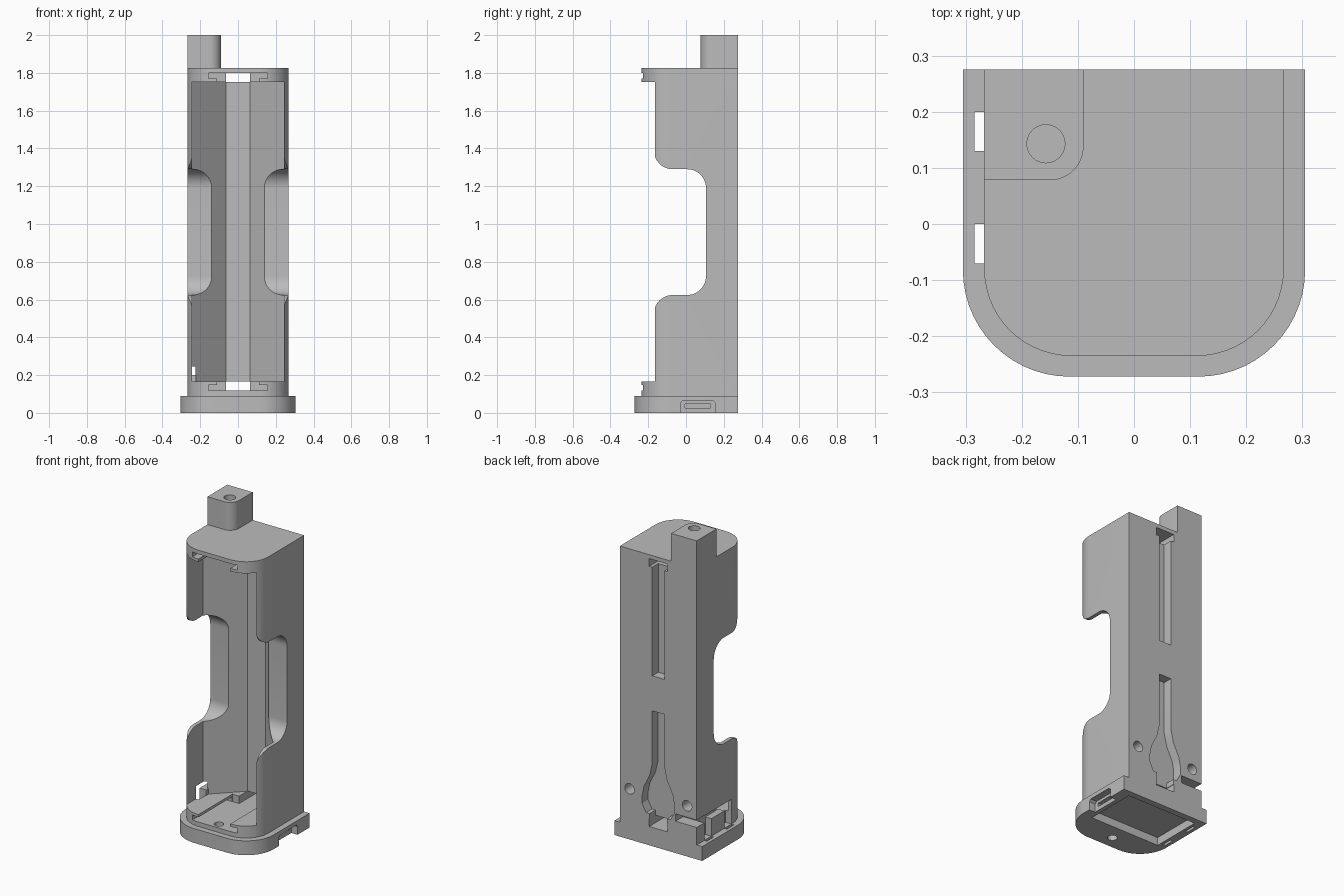
import bpy, bmesh, math
from mathutils import Vector

cube = bpy.data.objects.get("Cube")
if cube:
    bpy.data.objects.remove(cube, do_unlink=True)

grey = bpy.data.materials.new("matte_grey")
grey.use_nodes = True
grey.diffuse_color = (0.5, 0.5, 0.5, 1)
grey.node_tree.nodes["Principled BSDF"].inputs["Base Color"].default_value = (0.5, 0.5, 0.5, 1)


def arc(cx, cy, r, start, end, steps=14):
    """Points on an arc, angles in degrees."""
    angles = [math.radians(start + (end - start) * i / steps) for i in range(steps + 1)]
    return [(cx + r * math.cos(a), cy + r * math.sin(a)) for a in angles]


def prism(name, points, axis, low, high):
    """Extrude a flat outline along an axis; the outline uses the other two axes in order."""
    place = {"x": lambda p, d: (d, p[0], p[1]),
             "y": lambda p, d: (p[0], d, p[1]),
             "z": lambda p, d: (p[0], p[1], d)}[axis]
    bm = bmesh.new()
    face = bm.faces.new([bm.verts.new(place(p, low)) for p in points])
    extruded = bmesh.ops.extrude_face_region(bm, geom=[face])
    moved = [g for g in extruded["geom"] if isinstance(g, bmesh.types.BMVert)]
    shift = Vector(place((0, 0), high - low))
    bmesh.ops.translate(bm, verts=moved, vec=shift)
    bmesh.ops.recalc_face_normals(bm, faces=bm.faces)
    mesh = bpy.data.meshes.new(name)
    bm.to_mesh(mesh)
    bm.free()
    obj = bpy.data.objects.new(name, mesh)
    bpy.context.collection.objects.link(obj)
    mesh.materials.append(grey)
    return obj


def box(name, x0, x1, y0, y1, z0, z1):
    return prism(name, [(x0, y0), (x1, y0), (x1, y1), (x0, y1)], "z", z0, z1)


def hole(cx, cy, r, axis, low, high):
    return prism("cutter", arc(cx, cy, r, 0, 345, 23), axis, low, high)


def cut(obj, *cutters):
    bpy.context.view_layer.objects.active = obj
    for cutter in cutters:
        mod = obj.modifiers.new("cut", "BOOLEAN")
        mod.operation = "DIFFERENCE"
        mod.solver = "EXACT"
        mod.object = cutter
        bpy.ops.object.modifier_apply(modifier=mod.name)
        bpy.data.objects.remove(cutter, do_unlink=True)


def rounded_front(half, front, r, back=0.275):
    """Outline with a square back and two rounded front corners."""
    return ([(half, back), (-half, back)]
            + arc(-half + r, front + r, r, 180, 270)
            + arc(half - r, front + r, r, 270, 360))


# Main housing
body = prism("housing", rounded_front(0.267, -0.235, 0.155), "z", 0.09, 1.825)

# Battery bay with sloped rear walls
cut(body, prism("cutter", [(-0.243, -0.4), (0.243, -0.4), (0.243, 0.002), (0.063, 0.182),
                           (-0.063, 0.182), (-0.243, 0.002)], "z", 0.165, 1.752))

# Finger cutouts through both sides
mid, half = 0.957, 0.333
upper = ([(-0.4, half + 0.1)] + arc(-0.07, half + 0.1, 0.1, 180, 270)
         + arc(0.006, half - 0.1, 0.1, 90, 0))
outline = [(y, mid + z) for y, z in upper] + [(y, mid - z) for y, z in reversed(upper)]
cut(body, prism("cutter", outline, "x", -0.5, 0.5))

# Contact slots at both ends: wide part, neck and passage to the back
for outer, inner, bay in ((1.80, 1.77, 1.70), (0.118, 0.148, 0.22)):
    cut(body,
        box("cutter", -0.155, 0.155, -0.4, 0.10, min(outer, inner), max(outer, inner)),
        box("cutter", -0.11, 0.11, -0.4, 0.101, min(outer, bay), max(outer, bay)),
        box("cutter", -0.063, 0.063, -0.41, 0.4, *sorted((outer, inner + (bay - inner) * 0.26))))

# Wire grooves in the back, the lower one flaring at its foot
side = ([(0.042, 0.85), (0.042, 0.52), (0.06, 0.44), (0.1, 0.36), (0.112, 0.3),
         (0.112, 0.25), (0.085, 0.2), (0.06, 0.2), (0.06, 0.13)])
flare = side + [(-x, z) for x, z in reversed(side)]
cut(body,
    box("cutter", -0.042, 0.042, 0.215, 0.4, 1.07, 1.79),
    prism("cutter", flare, "y", 0.216, 0.4))

# Screw holes in the back and the hole down the post
for x in (-0.2, 0.2):
    cut(body, hole(x, 0.318, 0.033, "y", 0.17, 0.4))
cut(body, hole(-0.157, 0.143, 0.034, "z", 1.78, 2.2))

# Side channel at the foot, open to the back corner
cut(body,
    box("cutter", -0.4, -0.225, -0.07, 0.4, 0.05, 0.245),
    box("cutter", -0.41, -0.12, 0.2, 0.41, 0.2, 0.246))

# Small blocks standing in the side channel
blocks = [box("rear_channel_block", -0.267, -0.222, 0.2, 0.275, 0.085, 0.2),
          box("middle_channel_block", -0.267, -0.222, 0.0, 0.13, 0.085, 0.2)]

# Corner post
post = prism("corner_post", [(-0.267, 0.275), (-0.267, 0.078)]
             + arc(-0.15, 0.138, 0.06, 270, 360) + [(-0.09, 0.275)], "z", 1.82, 2.0)
cut(post, hole(-0.157, 0.143, 0.034, "z", 1.7, 2.2))

# Base with circuit recess, connector notch, clip slots and screw hole
base = prism("base", rounded_front(0.305, -0.272, 0.19), "z", 0, 0.09)
cut(base,
    box("cutter", -0.25, 0.235, -0.09, 0.235, -0.1, 0.05),
    prism("cutter", [(-0.03, -0.1), (0.155, -0.1), (0.155, 0.052), (0.143, 0.065),
                     (-0.018, 0.065), (-0.03, 0.052)], "x", 0.262, 0.5),
    box("cutter", 0.2, 0.45, -0.005, 0.13, 0.025, 0.048),
    box("cutter", -0.284, -0.267, 0.13, 0.2, -0.1, 0.2),
    box("cutter", -0.284, -0.267, -0.07, 0.0, -0.1, 0.2),
    hole(0, -0.19, 0.028, "z", -0.1, 0.2))
cut(body, hole(0, -0.19, 0.028, "z", 0, 0.14))

# Smooth the rounded faces, keep the edges sharp
bpy.ops.object.select_all(action="DESELECT")
for obj in [body, post, base] + blocks:
    obj.select_set(True)
bpy.context.view_layer.objects.active = body
bpy.ops.object.shade_smooth_by_angle(angle=math.radians(25))
